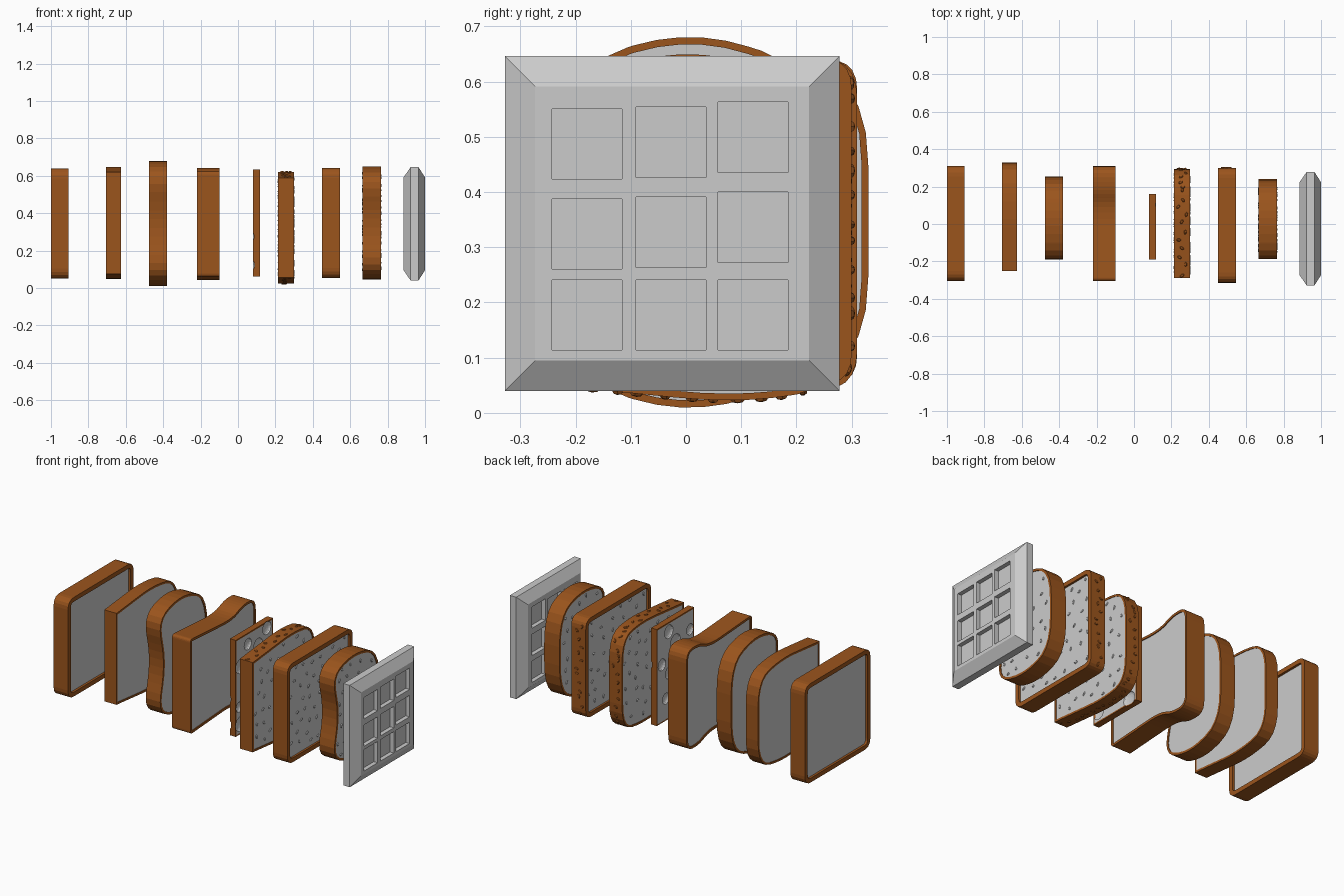
import bpy, bmesh, math, random
from mathutils import Vector, Matrix

if "Cube" in bpy.data.objects:
    bpy.data.objects.remove(bpy.data.objects["Cube"])

random.seed(4)
BROWN = bpy.data.materials.new("crust_brown")
BROWN.diffuse_color = (0.33, 0.09, 0.012, 1)
BROWN.use_nodes = True
BROWN.node_tree.nodes["Principled BSDF"].inputs["Base Color"].default_value = BROWN.diffuse_color


def finish(bm, name, mat=None):
    bmesh.ops.recalc_face_normals(bm, faces=bm.faces)
    me = bpy.data.meshes.new(name)
    bm.to_mesh(me)
    bm.free()
    ob = bpy.data.objects.new(name, me)
    bpy.context.scene.collection.objects.link(ob)
    if mat:
        me.materials.append(mat)
    return ob


# Outline helpers: control points are (y, z, corner tangent length), lower half mirrored about z = c
def outline(half, c, waist=None, n=5):
    ctrl = ([waist] if waist else []) + half + [(y, 2 * c - z, t) for y, z, t in reversed(half)]
    pts = []
    for i, (y, z, t) in enumerate(ctrl):
        p = Vector((y, z))
        a = Vector(ctrl[i - 1][:2]) - p
        b = Vector(ctrl[(i + 1) % len(ctrl)][:2]) - p
        if t == 0:
            pts.append(p)
            continue
        a, b = (v.normalized() * min(t, v.length * 0.48) for v in (a, b))
        for k in range(n + 1):
            s = k / n
            pts.append(p + a * (1 - s) ** 2 + b * s ** 2)
    return pts


def inset(pts, w):
    out = []
    for i, p in enumerate(pts):
        d1 = (p - pts[i - 1]).normalized()
        d2 = (pts[(i + 1) % len(pts)] - p).normalized()
        n1, n2 = Vector((-d1.y, d1.x)), Vector((-d2.y, d2.x))
        out.append(p + (n1 + n2) * w / (1 + n1.dot(n2)))
    return out


def inside(p, pts):
    hit = False
    for i, b in enumerate(pts):
        a = pts[i - 1]
        if (a.y > p.y) != (b.y > p.y) and p.x < a.x + (p.y - a.y) * (b.x - a.x) / (b.y - a.y):
            hit = not hit
    return hit


def scatter(pts, gap, tries=500):
    ys, zs = [p.x for p in pts], [p.y for p in pts]
    got = []
    for _ in range(tries):
        p = Vector((random.uniform(min(ys), max(ys)), random.uniform(min(zs), max(zs))))
        if inside(p, pts) and all((p - q).length > gap for q in got):
            got.append(p)
    return got


# Slice = brown crust ring + grey crumb prism
def bread(name, x0, x1, pts, w, recess):
    inner = inset(pts, w)
    bm = bmesh.new()
    loops = [[bm.verts.new((x, p.x, p.y)) for p in ring]
             for x, ring in ((x0, pts), (x1, pts), (x1, inner), (x0, inner))]
    n = len(pts)
    for k in range(4):
        a, b = loops[k], loops[(k + 1) % 4]
        for i in range(n):
            j = (i + 1) % n
            bm.faces.new((a[i], a[j], b[j], b[i]))
    crust = finish(bm, name + "_crust", BROWN)
    bm = bmesh.new()
    a, b = [[bm.verts.new((x, p.x, p.y)) for p in inner] for x in (x0 + recess, x1 - recess)]
    bm.faces.new(a)
    bm.faces.new(b)
    for i in range(n):
        j = (i + 1) % n
        bm.faces.new((a[i], a[j], b[j], b[i]))
    return crust, finish(bm, name + "_crumb")


def add_seed(bm, loc, normal):
    rot = Vector(normal).to_track_quat('Z', 'Y').to_matrix().to_4x4()
    m = (Matrix.Translation(loc) @ rot @ Matrix.Rotation(random.uniform(0, 6.3), 4, 'Z')
         @ Matrix.Diagonal((0.008, 0.013, 0.006, 1)))
    bmesh.ops.create_uvsphere(bm, u_segments=6, v_segments=4, radius=1, matrix=m)


# Seeds on both cut faces, plus optional seeds along the crust where test(y, z, normal) holds
def seeds(name, x0, x1, pts, w, recess, test=None):
    bm = bmesh.new()
    for x, s in ((x0 + recess, -1), (x1 - recess, 1)):
        for p in scatter(inset(pts, w + 0.015), 0.062):
            add_seed(bm, (x, p.x, p.y), (s, 0, 0))
    finish(bm, name + "_face_seeds")
    if not test:
        return
    bm = bmesh.new()
    for i, b in enumerate(pts):
        a = pts[i - 1]
        d = b - a
        nrm = Vector((d.y, -d.x)).normalized()
        count = int(d.length / 0.045 + random.random())
        for k in range(count):
            p = a + d * (k + random.uniform(0.3, 0.7)) / count
            if test(p.x, p.y, nrm):
                add_seed(bm, (random.uniform(x0 + 0.02, x1 - 0.02), p.x, p.y), (0, nrm.x, nrm.y))
    finish(bm, name + "_crust_seeds", BROWN)


def bean(y0, y1, c, h):
    half = [(y0 - 0.015, c - h * 0.84, 0.12), (0.01, c - h * 1.035, 0.11), (y1 + 0.005, c - h * 0.8, 0.19)]
    return outline(half, c, (y0 + 0.05, c, 0.12))


square = outline([(-0.305, 0.05, 0.055), (0.31, 0.05, 0.055)], 0.345)
arch = outline([(-0.25, 0.075, 0), (0.1, 0.04, 0.12), (0.33, 0.085, 0.16)], 0.347)
seed_arch = outline([(-0.29, 0.055, 0), (0.1, 0.016, 0.12), (0.295, 0.05, 0.15)], 0.322)
lobed = outline([(-0.305, 0.06, 0.02), (0.09, 0.085, 0.1), (0.19, 0.04, 0.06), (0.31, 0.045, 0.07)], 0.342)

# Plain slices
bread("square_slice", -1.0, -0.905, square, 0.026, 0.014)
bread("arched_slice", -0.705, -0.625, arch, 0.012, 0.003)
bread("bean_slice", -0.475, -0.38, bean(-0.195, 0.25, 0.345, 0.34), 0.013, 0.004)
bread("lobed_slice", -0.22, -0.10, lobed, 0.014, 0.005)

# Seeded slices
bread("seeded_arched_slice", 0.215, 0.30, seed_arch, 0.012, 0.003)
seeds("seeded_arched_slice", 0.215, 0.30, seed_arch, 0.012, 0.003, lambda y, z, n: n.x > -0.9)
sq2 = [p + Vector((-0.01, 0.002)) for p in square]
bread("seeded_square_slice", 0.45, 0.545, sq2, 0.026, 0.012)
seeds("seeded_square_slice", 0.45, 0.545, sq2, 0.026, 0.012, lambda y, z, n: n.x > 0.9)
bean2 = bean(-0.195, 0.235, 0.347, 0.307)
bread("seeded_bean_slice", 0.665, 0.765, bean2, 0.013, 0.004)
seeds("seeded_bean_slice", 0.665, 0.765, bean2, 0.013, 0.004)


def cut(ob, cutter):
    m = ob.modifiers.new("cut", 'BOOLEAN')
    m.operation = 'DIFFERENCE'
    m.solver = 'EXACT'
    m.object = cutter
    bpy.context.view_layer.objects.active = ob
    bpy.ops.object.modifier_apply(modifier="cut")


# Thin crispbread with round dents on both faces
crisp = outline([(-0.19, 0.06, 0), (0.16, 0.06, 0)], 0.347)
parts = bread("crispbread", 0.08, 0.118, crisp, 0.008, 0.0)
bm = bmesh.new()
for x in (0.08, 0.118):
    for p in scatter(inset(crisp, 0.025), 0.1, 120):
        r = random.uniform(0.03, 0.048)
        m = Matrix.Translation((x, p.x, p.y)) @ Matrix.Diagonal((0.014, r, r, 1)) @ Matrix.Rotation(math.pi / 2, 4, 'Y')
        bmesh.ops.create_uvsphere(bm, u_segments=14, v_segments=8, radius=1, matrix=m)
dents = finish(bm, "dent_cutter")
for ob in parts:
    cut(ob, dents)
bpy.data.objects.remove(dents)

# Waffle: square plate bevelled toward both faces, 3x3 pockets each side
bm = bmesh.new()
rings = []
for x, e in ((0.885, 0.248), (0.923, 0.303), (0.965, 0.303), (1.0, 0.248)):
    rings.append([bm.verts.new((x, -0.025 + sy * e, 0.343 + sz * e))
                  for sy, sz in ((-1, -1), (1, -1), (1, 1), (-1, 1))])
for a, b in zip(rings, rings[1:]):
    for i in range(4):
        bm.faces.new((a[i], a[(i + 1) % 4], b[(i + 1) % 4], b[i]))
bm.faces.new(rings[0])
bm.faces.new(rings[-1])
waffle = finish(bm, "waffle")
bm = bmesh.new()
for x in (0.885, 1.0):
    for y, dz in ((-0.179, 0), (-0.027, 0.003), (0.121, 0.012)):
        for row, z in enumerate((0.177, 0.324, 0.487)):
            z += (0, dz, dz)[row]
            m = Matrix.Translation((x, y, z)) @ Matrix.Diagonal((0.05, 0.127, 0.127, 1))
            bmesh.ops.create_cube(bm, size=1, matrix=m)
pockets = finish(bm, "pocket_cutter")
cut(waffle, pockets)
bpy.data.objects.remove(pockets)
